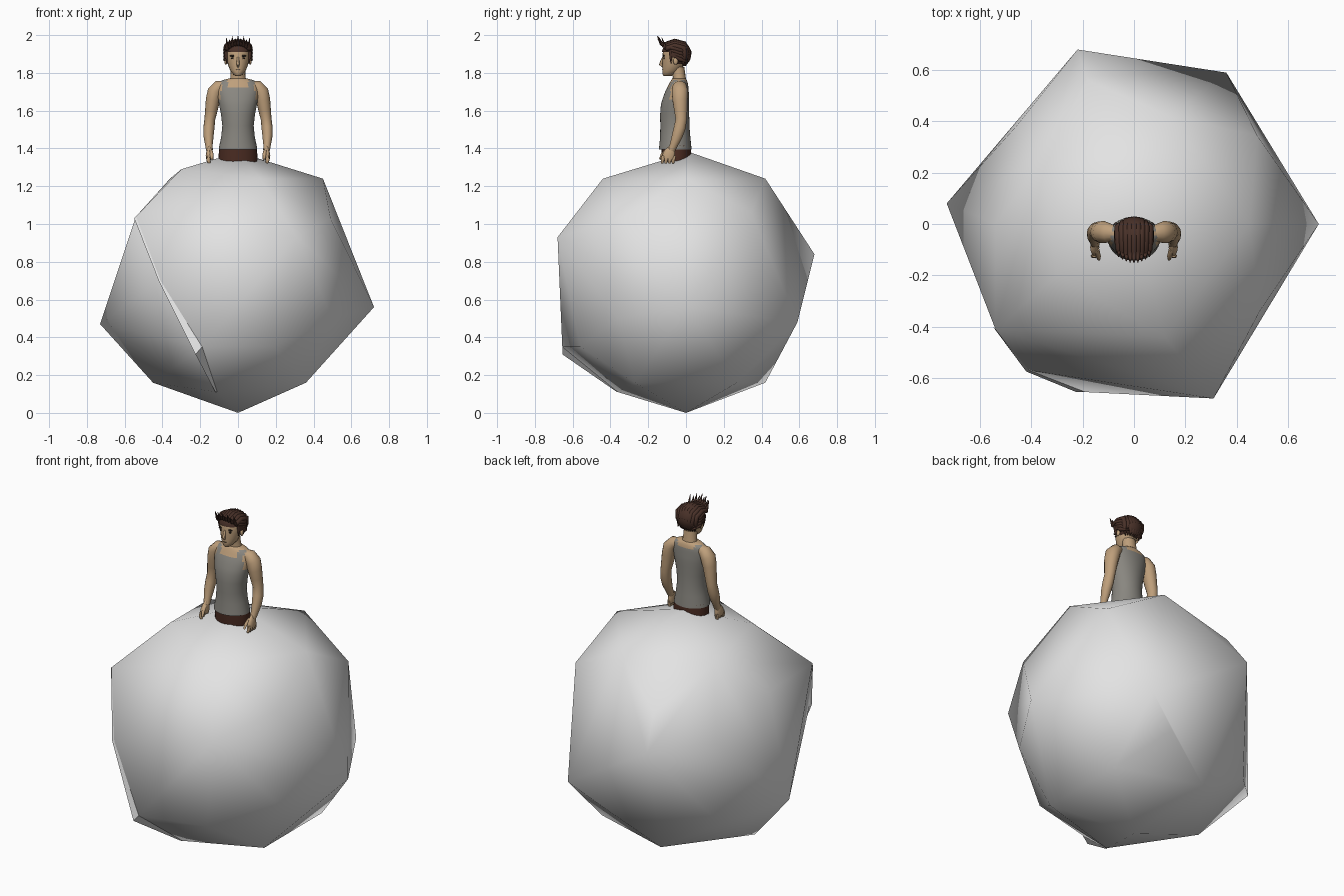
import bpy, bmesh, math
from mathutils import Vector

if "Cube" in bpy.data.objects:
    bpy.data.objects.remove(bpy.data.objects["Cube"], do_unlink=True)


def material(name, rgb):
    m = bpy.data.materials.new(name)
    m.use_nodes = True
    m.diffuse_color = (*rgb, 1)
    bsdf = next(n for n in m.node_tree.nodes if n.type == 'BSDF_PRINCIPLED')
    bsdf.inputs["Base Color"].default_value = (*rgb, 1)
    return m


stone = material("pale grey", (.77, .77, .77))
skin = material("tan skin", (.52, .35, .2))
cloth = material("grey cloth", (.25, .24, .215))
leather = material("dark red brown", (.07, .025, .016))
hair = material("dark brown hair", (.065, .03, .021))
dark = material("near black", (.02, .014, .01))


def finish(name, bm, mats, angle=60):
    bmesh.ops.recalc_face_normals(bm, faces=bm.faces)
    mesh = bpy.data.meshes.new(name)
    bm.to_mesh(mesh)
    bm.free()
    ob = bpy.data.objects.new(name, mesh)
    bpy.context.collection.objects.link(ob)
    for m in mats:
        mesh.materials.append(m)
    bpy.ops.object.select_all(action='DESELECT')
    ob.select_set(True)
    bpy.context.view_layer.objects.active = ob
    bpy.ops.object.shade_smooth_by_angle(angle=math.radians(angle))


def skin_rings(bm, rings):
    rows = [[bm.verts.new(p) for p in ring] for ring in rings]
    n = len(rows[0])
    for a, b in zip(rows, rows[1:]):
        for i in range(n):
            j = (i + 1) % n
            bm.faces.new((a[i], a[j], b[j], b[i]))
    bm.faces.new(rows[0])
    bm.faces.new(rows[-1])


def circle(sides):
    return [(math.cos(2 * math.pi * i / sides), math.sin(2 * math.pi * i / sides))
            for i in range(sides)]


def loft(name, rings, sides, mats, rule=None):
    """Horizontal ellipses: (centre y, z, half width, half depth)."""
    bm = bmesh.new()
    skin_rings(bm, [[(c * rx, cy + s * ry, z) for c, s in circle(sides)]
                    for cy, z, rx, ry in rings])
    if rule:
        for f in bm.faces:
            f.material_index = rule(f.calc_center_median())
    finish(name, bm, mats)


def tube(bm, path, radii, sides=10, flat=1):
    """Ellipses swept along a path; flat scales the width along x."""
    pts = [Vector(p) for p in path]
    rings = []
    for i, p in enumerate(pts):
        t = pts[min(i + 1, len(pts) - 1)] - pts[max(i - 1, 0)]
        side = (Vector((1, 0, 0)) - t * t.x / t.length_squared).normalized()
        other = t.normalized().cross(side)
        rings.append([p + side * c * radii[i] * flat + other * s * radii[i]
                      for c, s in circle(sides)])
    skin_rings(bm, rings)


def ball(bm, centre, size, u=12, v=8):
    new = bmesh.ops.create_uvsphere(bm, u_segments=u, v_segments=v, radius=1)["verts"]
    for w in new:
        w.co = Vector([c + k * s for c, k, s in zip(centre, w.co, size)])


# Boulder: a coarse hull of five-sided rings with soft shading
corners = [
    (0, .02, 1.38), (.45, 0, 1.24), (.14, .42, 1.24), (-.36, .25, 1.24), (-.3, -.2, 1.29),
    (.12, -.44, 1.24),
    (.48, .345, 1.06), (-.18, .56, 1.02), (-.54, 0, 1.03), (.49, -.34, 1.03),
    (.31, -.68, .93), (-.54, -.41, 1.04), (-.22, .68, .84), (-.46, .38, .85), (-.41, -.57, .7),
    (.72, 0, .56), (.36, .59, .48), (-.73, .08, .47), (-.19, -.655, .35), (.5, -.36, .5),
    (.53, 0, .35), (.17, .52, .35), (-.47, .35, .36), (.19, -.56, .35),
    (.36, -.27, .16), (.36, .27, .16), (-.13, .42, .16), (-.45, 0, .16), (-.11, -.36, .11),
    (0, 0, 0)]
bm = bmesh.new()
for p in corners:
    bm.verts.new(p)
bmesh.ops.convex_hull(bm, input=bm.verts[:])
bmesh.ops.delete(bm, geom=[v for v in bm.verts if not v.link_faces], context='VERTS')
finish("boulder", bm, [stone], 180)

# Thin raised lip along the split in the boulder
lip = [((-.54, -.41, 1.04), (-.55, -.4, 1.03)), ((-.41, -.57, .7), (-.42, -.575, .7)),
       ((-.19, -.655, .35), (-.225, -.655, .31)), ((-.11, -.36, .11), (-.12, -.365, .11))]
bm = bmesh.new()
rows = [[bm.verts.new(p) for p in pair] for pair in lip]
for a, b in zip(rows, rows[1:]):
    bm.faces.new((a[0], a[1], b[1], b[0]))
finish("split_lip", bm, [stone])

# Trousers
loft("trousers", [(-.05, 1.3, .1, .075), (-.05, 1.36, .103, .078), (-.052, 1.415, .098, .078)],
     24, [leather])


# Torso: vest with scooped neck and straps, bare shoulders
def vest_rule(c):
    scoop = 1.722 if c.y < -.04 else 1.74
    strap = .058 < abs(c.x) < .088 and c.z < 1.76
    return 0 if c.z < scoop and abs(c.x) < .09 or c.z < 1.66 or strap else 1


torso = [(-.057, 1.395, .102, .086), (-.057, 1.41, .1, .085), (-.057, 1.46, .089, .08),
         (-.059, 1.52, .083, .077), (-.06, 1.58, .09, .077), (-.058, 1.63, .1, .075),
         (-.054, 1.66, .105, .071), (-.05, 1.685, .109, .066), (-.047, 1.705, .111, .061),
         (-.043, 1.722, .111, .056), (-.04, 1.738, .107, .051), (-.038, 1.752, .098, .046),
         (-.037, 1.762, .08, .041), (-.037, 1.77, .05, .036)]
loft("vest_torso", torso, 36, [cloth, skin], vest_rule)

# Neck and head
loft("neck", [(-.034, 1.745, .05, .037), (-.036, 1.78, .039, .034), (-.045, 1.83, .038, .036)],
     16, [skin])
loft("head", [(-.097, 1.783, .013, .02), (-.091, 1.792, .025, .033), (-.078, 1.812, .041, .047),
              (-.068, 1.84, .052, .057), (-.061, 1.87, .06, .064), (-.058, 1.9, .063, .066),
              (-.056, 1.93, .06, .062), (-.055, 1.955, .045, .048), (-.055, 1.968, .02, .02)],
     20, [skin])

# Nose, ears
bm = bmesh.new()
tube(bm, [(0, -.12, 1.885), (0, -.129, 1.862), (0, -.134, 1.845), (0, -.122, 1.833)],
     [.005, .007, .009, .005], 8)
for s in (-1, 1):
    ball(bm, (s * .064, -.055, 1.862), (.008, .013, .019))
finish("nose_and_ears", bm, [skin])

# Eyes, brows and mouth as thin plates
bm = bmesh.new()
for x, y, z, w, h in [(.026, -.116, 1.877, .012, .005), (-.026, -.116, 1.877, .012, .005),
                      (.028, -.117, 1.89, .018, .005), (-.028, -.117, 1.89, .018, .005),
                      (0, -.1235, 1.816, .013, .002)]:
    ball(bm, (x, y, z), (w, .004, h), 10, 6)
finish("eyes_brows_mouth", bm, [dark])

# Hair cap: open over the face, low behind the ears
bm = bmesh.new()
ball(bm, (0, -.05, 1.9), (.074, .078, .074), 32, 24)
bare = []
for f in bm.faces:
    c = f.calc_center_median()
    hairline = 1.912 if c.y < -.085 else 1.88 if c.y < -.045 else 1.845
    if c.z < hairline:
        bare.append(f)
bmesh.ops.delete(bm, geom=bare, context='FACES')
finish("hair_cap", bm, [hair])

# Swept locks from upright fringe tips over the crown to the nape
bm = bmesh.new()
for i in range(-4, 5):
    x = i * .0145
    drop = 7 * x * x
    tip = 1.996 - .4 * drop - .014 * (i % 2)
    path = [(x * 1.05, -.152 + drop, tip), (x, -.132 + drop, 1.955 - drop),
            (x, -.105, 1.952 - drop), (x * 1.05, -.06, 1.967 - drop),
            (x * 1.08, -.01, 1.955 - drop), (x, .016 - drop, 1.91 - .5 * drop),
            (x * .9, .01 - drop, 1.87), (x * .8, -.004 - .5 * drop, 1.836)]
    tube(bm, path, [.001, .009, .013, .014, .014, .014, .012, .002], 8)
for s in (-1, 1):
    for k in range(4):
        z = 1.932 - .016 * k
        tube(bm, [(s * .058, -.108 + .013 * k, z + .006), (s * .066, -.07 + .008 * k, z),
                  (s * .067, -.03, z - .012), (s * .045, .01, z - .03)],
             [.003, .011, .012, .003], 8)
    tube(bm, [(s * .062, -.082, 1.915), (s * .062, -.08, 1.885), (s * .059, -.08, 1.85)],
         [.011, .009, .002], 6)
finish("hair_locks", bm, [hair])

# Arms and hands
for s, label in ((1, "left"), (-1, "right")):
    bm = bmesh.new()
    tube(bm, [(s * .06, -.037, 1.738), (s * .1, -.034, 1.727), (s * .122, -.032, 1.7),
              (s * .133, -.031, 1.655), (s * .141, -.028, 1.605), (s * .149, -.025, 1.555),
              (s * .154, -.033, 1.51), (s * .156, -.047, 1.465), (s * .154, -.064, 1.42),
              (s * .151, -.077, 1.39)],
         [.024, .038, .044, .041, .036, .031, .032, .029, .022, .019], 14, .92)
    finish(label + "_arm", bm, [skin])
    bm = bmesh.new()
    tube(bm, [(s * .151, -.072, 1.405), (s * .152, -.083, 1.385), (s * .153, -.09, 1.365),
              (s * .153, -.094, 1.345)], [.019, .029, .036, .032], 10, .5)
    for k in range(4):
        y = -.12 + .019 * k
        tube(bm, [(s * .154, y, 1.36), (s * .157, y - .004, 1.34), (s * .152, y - .006, 1.322)],
             [.011, .011, .007], 6)
    tube(bm, [(s * .146, -.1, 1.39), (s * .139, -.126, 1.368), (s * .137, -.138, 1.342)],
         [.011, .01, .006], 6)
    finish(label + "_hand", bm, [skin])
